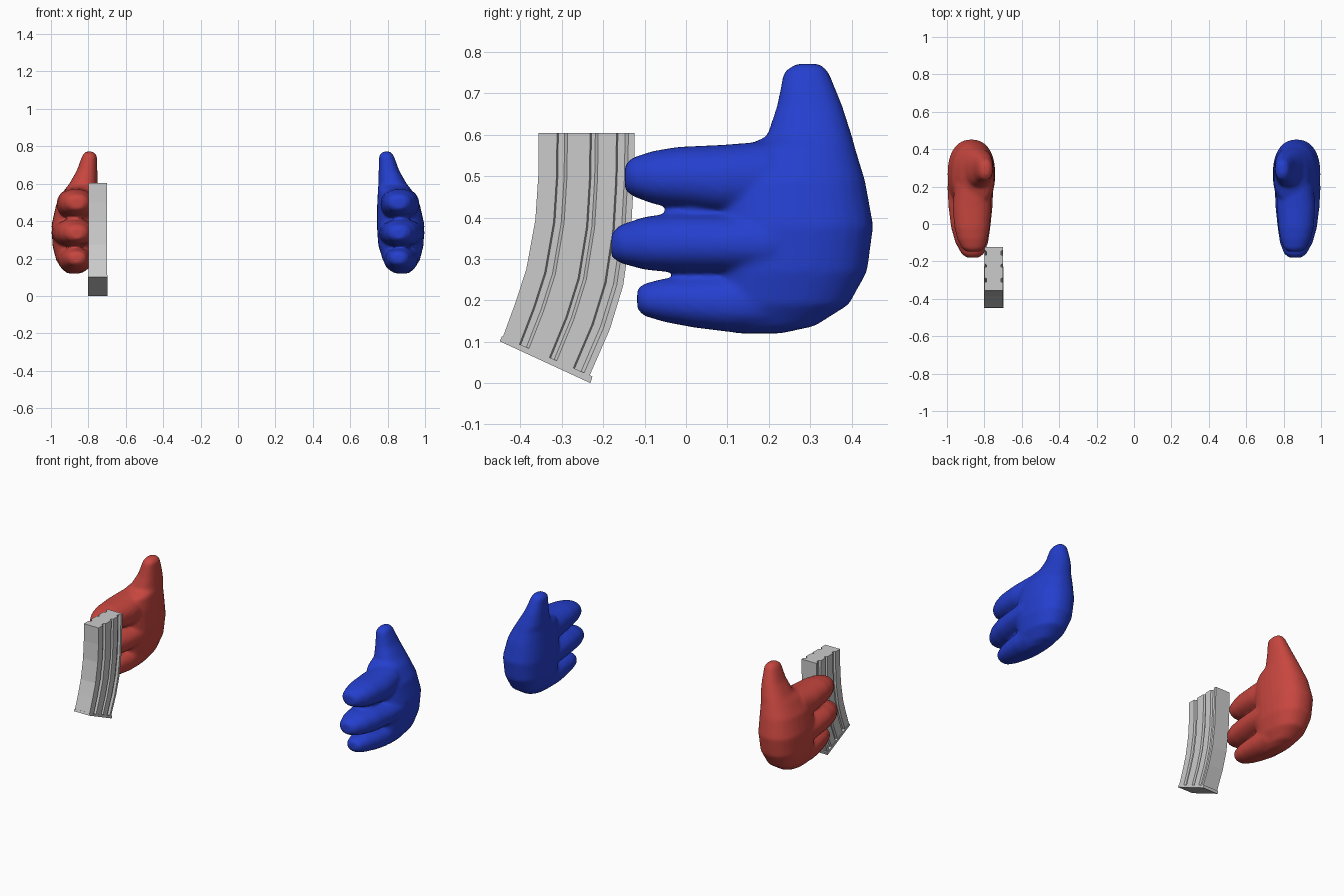
import bpy, bmesh, math
from mathutils import Vector


def material(name, rgb):
    m = bpy.data.materials.new(name)
    m.diffuse_color = (*rgb, 1)
    return m


RED = material("red", (0.58, 0.062, 0.05))
BLUE = material("blue", (0.018, 0.05, 0.62))
GREY = material("light grey", (0.60, 0.60, 0.60))


def skin(bm, rings):
    """Join closed rings of points into a capped tube."""
    loops = [[bm.verts.new(p) for p in ring] for ring in rings]
    n = len(loops[0])
    for a, b in zip(loops, loops[1:]):
        for i in range(n):
            j = (i + 1) % n
            bm.faces.new((a[i], a[j], b[j], b[i]))
    bm.faces.new(loops[0])
    bm.faces.new(loops[-1])


def finish(bm, name, mat):
    bmesh.ops.recalc_face_normals(bm, faces=bm.faces[:])
    me = bpy.data.meshes.new(name)
    bm.to_mesh(me)
    bm.free()
    me.materials.append(mat)
    ob = bpy.data.objects.new(name, me)
    bpy.context.collection.objects.link(ob)
    return ob


def oval(u0, u1, v0, v1, power, n=28):
    """Rounded outline filling the given ranges."""
    pts = []
    for i in range(n):
        a = 2 * math.pi * i / n
        c, s = math.cos(a), math.sin(a)
        u = math.copysign(abs(c) ** (2 / power), c)
        v = math.copysign(abs(s) ** (2 / power), s)
        pts.append(((u0 + u1) / 2 + u * (u1 - u0) / 2,
                    (v0 + v1) / 2 + v * (v1 - v0) / 2))
    return pts


# Palm and thumb: height, x range, y range
PALM = [
    (0.772, 0.775, 0.815, 0.265, 0.325),
    (0.752, 0.755, 0.832, 0.236, 0.345),
    (0.670, 0.752, 0.862, 0.220, 0.378),
    (0.595, 0.750, 0.905, 0.195, 0.402),
    (0.565, 0.748, 0.930, 0.120, 0.410),
    (0.490, 0.744, 0.972, 0.080, 0.433),
    (0.380, 0.742, 0.997, 0.080, 0.453),
    (0.270, 0.750, 0.992, 0.080, 0.438),
    (0.190, 0.775, 0.972, 0.080, 0.394),
    (0.138, 0.810, 0.935, 0.090, 0.312),
    (0.120, 0.840, 0.910, 0.120, 0.230),
]

# Fingers: y, x range, z range, from tip to root
FINGERS = [
    [(-0.148, 0.825, 0.895, 0.467, 0.527), (-0.130, 0.800, 0.920, 0.452, 0.545),
     (-0.080, 0.783, 0.945, 0.433, 0.561), (-0.020, 0.772, 0.960, 0.424, 0.571),
     (0.090, 0.762, 0.970, 0.408, 0.576), (0.200, 0.765, 0.960, 0.400, 0.585),
     (0.300, 0.790, 0.930, 0.420, 0.560)],
    [(-0.180, 0.830, 0.895, 0.305, 0.362), (-0.160, 0.803, 0.922, 0.290, 0.382),
     (-0.100, 0.780, 0.955, 0.274, 0.402), (-0.020, 0.768, 0.978, 0.266, 0.412),
     (0.090, 0.756, 0.992, 0.262, 0.412), (0.200, 0.752, 0.998, 0.255, 0.420),
     (0.330, 0.770, 0.980, 0.270, 0.410)],
    [(-0.118, 0.835, 0.890, 0.180, 0.226), (-0.104, 0.812, 0.910, 0.163, 0.240),
     (-0.050, 0.796, 0.932, 0.147, 0.253), (0.020, 0.786, 0.948, 0.134, 0.258),
     (0.100, 0.780, 0.960, 0.124, 0.262), (0.190, 0.778, 0.965, 0.122, 0.280),
     (0.300, 0.800, 0.940, 0.140, 0.280)],
]


def hand(name, side, mat):
    bm = bmesh.new()
    skin(bm, [[(side * x, y, z) for x, y in oval(x0, x1, y0, y1, 2.3)]
              for z, x0, x1, y0, y1 in PALM])
    for finger in FINGERS:
        skin(bm, [[(side * x, y, z) for x, z in oval(x0, x1, z0, z1, 2.2)]
                  for y, x0, x1, z0, z1 in finger])
    ob = finish(bm, name, mat)
    # Fuse the parts into one soft skin
    fuse = ob.modifiers.new("fuse", 'REMESH')
    fuse.mode = 'VOXEL'
    fuse.voxel_size = 0.009
    fuse.use_smooth_shade = True
    soft = ob.modifiers.new("soften", 'SMOOTH')
    soft.factor = 0.5
    soft.iterations = 7
    return ob


hand("right_hand", 1, BLUE)
hand("left_hand", -1, RED)

# Curved magazine: front edge (y, z) and back edge (y, z) at each station
MAG_X = -0.75
STATIONS = [
    ((-0.356, 0.604), (-0.124, 0.604)),
    ((-0.357, 0.500), (-0.126, 0.490)),
    ((-0.364, 0.395), (-0.133, 0.365)),
    ((-0.386, 0.275), (-0.152, 0.235)),
    ((-0.412, 0.195), (-0.184, 0.130)),
    ((-0.443, 0.110), (-0.233, 0.018)),
]
# Side profile: share of depth, half width; three long grooves
W, D = 0.050, 0.038
SIDE = [(0, W), (0.19, W), (0.205, D), (0.27, D), (0.30, W),
        (0.535, W), (0.55, D), (0.59, D), (0.62, W),
        (0.81, W), (0.825, D), (0.90, D), (0.935, W), (1, W)]
PROFILE = SIDE + [(t, -w) for t, w in reversed(SIDE)]


def sweep(name, stations, profile):
    bm = bmesh.new()
    rings = []
    for f, b in stations:
        f, b = Vector((MAG_X, *f)), Vector((MAG_X, *b))
        rings.append([f.lerp(b, t) + Vector((w, 0, 0)) for t, w in profile])
    skin(bm, rings)
    return finish(bm, name, GREY)


sweep("magazine_body", STATIONS, PROFILE)

# Floor plate with a small lip
sweep("magazine_floor_plate",
      [((-0.445, 0.113), (-0.226, 0.016)), ((-0.450, 0.101), (-0.231, 0.0))],
      [(0, 0.052), (1, 0.052), (1, -0.052), (0, -0.052)])
